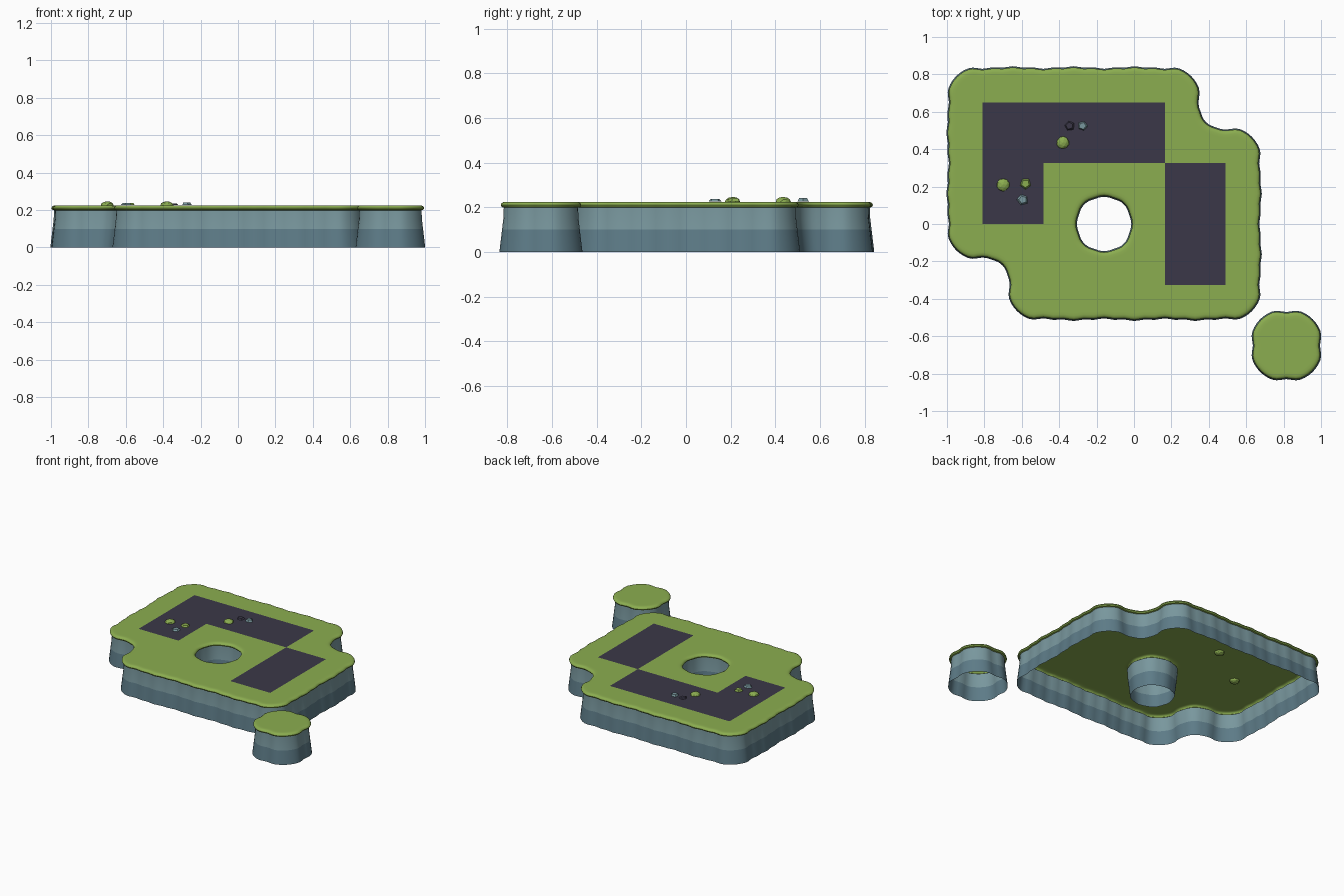
import bpy, bmesh, math, random
from mathutils import Vector

random.seed(4)
if "Cube" in bpy.data.objects:
    bpy.data.objects.remove(bpy.data.objects["Cube"])

G = 0.325                      # size of one grid cell
ORIGIN = Vector((-0.16, 0.0))  # centre of the cell with the hole
TOP = 0.225


def material(name, rgb):
    m = bpy.data.materials.new(name)
    m.use_nodes = True
    m.diffuse_color = (*rgb, 1)
    b = m.node_tree.nodes["Principled BSDF"]
    b.inputs["Base Color"].default_value = (*rgb, 1)
    b.inputs["Roughness"].default_value = 0.9
    return m


grass = material("grass green", (0.26, 0.42, 0.08))
upper_rock = material("light slate rock", (0.19, 0.31, 0.34))
lower_rock = material("dark slate rock", (0.11, 0.20, 0.245))
soil = material("dark violet soil", (0.043, 0.039, 0.065))


def finish(name, bm, mats, smooth=False):
    mesh = bpy.data.meshes.new(name)
    bm.to_mesh(mesh)
    bm.free()
    obj = bpy.data.objects.new(name, mesh)
    bpy.context.collection.objects.link(obj)
    for m in mats:
        mesh.materials.append(m)
    if smooth:
        bpy.ops.object.select_all(action='DESELECT')
        obj.select_set(True)
        bpy.context.view_layer.objects.active = obj
        bpy.ops.object.shade_smooth_by_angle(angle=math.radians(40))
    return obj


def cell(x, y):
    return ORIGIN + Vector((x, y)) * G


def rounded_path(corners, radius=0.135, arc=10):
    """Points and outward normals along a path with filleted corners."""
    pts = [cell(*c) for c in corners]
    n = len(pts)
    out = []
    for i, p in enumerate(pts):
        d0 = (p - pts[i - 1]).normalized()
        d1 = (pts[(i + 1) % n] - p).normalized()
        n0, n1 = Vector((d0.y, -d0.x)), Vector((d1.y, -d1.x))
        side = 1 if d0.cross(d1) > 0 else -1
        centre = p - (n0 + n1) * radius * side
        start = centre + n0 * radius * side
        if out:
            out += straight(out[-1][0], start, n0)
        for k in range(arc + 1):
            a = math.pi / 2 * k / arc
            nor = n0 * math.cos(a) + n1 * math.sin(a)
            out.append((centre + nor * radius * side, nor))
    d = (out[0][0] - out[-1][0]).normalized()
    return out + straight(out[-1][0], out[0][0], Vector((d.y, -d.x)))


def straight(a, b, nor):
    steps = max(1, round((b - a).length / 0.027))
    return [(a.lerp(b, k / steps), nor) for k in range(1, steps)]


def ripple(p, nor):
    """Scalloped edge repeating with the grid."""
    def wave(t):
        a = 2 * math.pi * (t / G - 0.5)
        return 0.004 * math.cos(a) + 0.003 * math.cos(3 * a)
    q = p - ORIGIN
    return abs(nor.y) * wave(q.x) + abs(nor.x) * wave(q.y)


# (height, outward offset) profiles
WALL = [(0, .024), (.05, .018), (.1, .012), (.15, .006), (.2, .004)]
LIP = [(.199, .004), (.202, .014), (.21, .018), (.218, .015), (.223, .007), (TOP, -.004), (TOP, -.02)]


def sweep(name, paths, profile, mats, cap=False):
    bm = bmesh.new()
    rim = []
    for path in paths:
        rings = []
        for z, off in profile:
            ring = []
            for p, nor in path:
                q = p + nor * (off + ripple(p, nor))
                ring.append(bm.verts.new((q.x, q.y, z)))
            rings.append(ring)
        n = len(path)
        for low, high in zip(rings, rings[1:]):
            for i in range(n):
                j = (i + 1) % n
                f = bm.faces.new((low[i], low[j], high[j], high[i]))
                if len(mats) > 1 and low[0].co.z > 0.09:
                    f.material_index = 1
        rim += [bm.edges.get((rings[-1][i], rings[-1][(i + 1) % n])) for i in range(n)]
    if cap:
        res = bmesh.ops.triangle_fill(bm, edges=rim, use_beauty=True)
        for f in res["geom"]:
            if isinstance(f, bmesh.types.BMFace):
                f.normal_update()
                if f.normal.z < 0:
                    f.normal_flip()
    return finish(name, bm, mats, True)


# Cliffs and grass tops of the plateau and the small island
plateau = [(-1.5, -1.5), (2.5, -1.5), (2.5, 1.5), (1.5, 1.5), (1.5, 2.5),
           (-2.5, 2.5), (-2.5, -.5), (-1.5, -.5)]
hole = [(-.5, -.5), (-.5, .5), (.5, .5), (.5, -.5)]
island = [(2.5, -2.5), (3.5, -2.5), (3.5, -1.5), (2.5, -1.5)]
for name, outlines in (("plateau", [plateau, hole]), ("island", [island])):
    paths = [rounded_path(o) for o in outlines]
    sweep(name + "_cliff", paths, WALL, [lower_rock, upper_rock])
    sweep(name + "_grass", paths, LIP, [grass], cap=True)


# Soil patches laid on the grass
def patch(name, corners):
    bm = bmesh.new()
    verts = []
    for c in corners:
        p = cell(*c)
        verts.append(bm.verts.new((p.x, p.y, TOP + 0.002)))
    bm.faces.new(verts)
    finish(name, bm, [soil])


patch("soil_corner_patch", [(-2, 0), (-1, 0), (-1, 1), (1, 1), (1, 2), (-2, 2)])
patch("soil_side_patch", [(1, -1), (2, -1), (2, 1), (1, 1)])


# Round bushes and flat pebbles
def bush(name, x, y, r):
    bm = bmesh.new()
    bmesh.ops.create_icosphere(bm, subdivisions=2, radius=1)
    for v in bm.verts:
        s = random.uniform(0.93, 1.05)
        v.co = (x + v.co.x * r * s, y + v.co.y * r * s, TOP + v.co.z * 0.022)
    finish(name, bm, [grass])


def pebble(name, x, y, r, height, mat, turn):
    bm = bmesh.new()
    bmesh.ops.create_cone(bm, cap_ends=True, segments=5, radius1=r,
                          radius2=r * 0.7, depth=height)
    for v in bm.verts:
        a = math.atan2(v.co.y, v.co.x) + turn
        d = v.co.xy.length * random.uniform(0.92, 1.06)
        v.co = (x + d * math.cos(a), y + d * math.sin(a), TOP + 0.002 + v.co.z + height / 2)
    finish(name, bm, [mat])


bush("bush_west", -0.70, 0.21, 0.035)
bush("bush_north", -0.38, 0.435, 0.035)
pebble("moss_pebble", -0.58, 0.215, 0.031, 0.012, grass, 0.6)
pebble("pebble_west", -0.595, 0.13, 0.031, 0.011, upper_rock, 0.3)
pebble("pebble_north", -0.275, 0.525, 0.028, 0.014, upper_rock, 0.9)
pebble("soil_clod", -0.345, 0.525, 0.028, 0.008, soil, 0.2)
